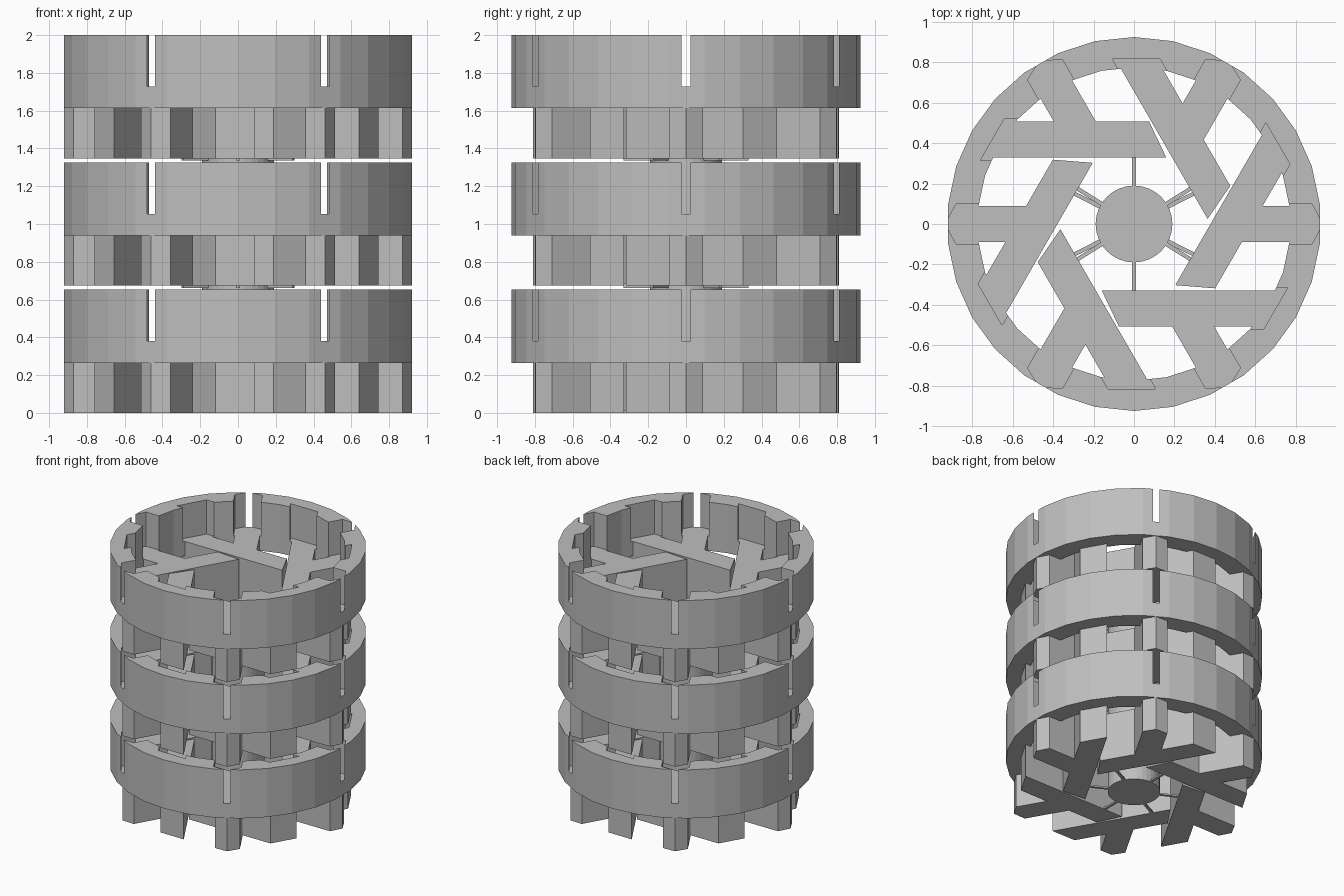
import bpy, bmesh
from math import radians, sin, cos, pi
from mathutils import Matrix, Vector

if "Cube" in bpy.data.objects:
    bpy.data.objects.remove(bpy.data.objects["Cube"])

STEP = 0.674            # height of one stacked tier
FLOOR = 0.38            # arm top and socket floor
RING_Z0, RING_Z1 = 0.265, 0.652

grey = bpy.data.materials.new("plain grey")
grey.diffuse_color = (0.52, 0.52, 0.52, 1)
grey.use_nodes = True
grey.node_tree.nodes["Principled BSDF"].inputs["Base Color"].default_value = grey.diffuse_color


def prism(bm, pts, z0, z1, angle=0):
    """Extrude a flat outline from z0 to z1, turned about z."""
    rot = Matrix.Rotation(radians(angle), 3, 'Z')
    face = bm.faces.new([bm.verts.new(rot @ Vector((x, y, z0))) for x, y in pts])
    out = bmesh.ops.extrude_face_region(bm, geom=[face])
    for v in out['geom']:
        if isinstance(v, bmesh.types.BMVert):
            v.co.z = z1


def finish(bm, name, z=0):
    bmesh.ops.recalc_face_normals(bm, faces=bm.faces)
    me = bpy.data.meshes.new(name)
    bm.to_mesh(me)
    bm.free()
    me.materials.append(grey)
    ob = bpy.data.objects.new(name, me)
    ob.location.z = z
    bpy.context.collection.objects.link(ob)
    return ob


def circle(r, n, start=0):
    return [(r * cos(start + 2 * pi * i / n), r * sin(start + 2 * pi * i / n)) for i in range(n)]


def radial(u, v):
    """Point u along and v across the 120 degree direction."""
    return (-0.5 * u - 0.866 * v, 0.866 * u - 0.5 * v)


# Outlines of one forked arm and of the two sockets that receive its ends
arm_outline = [(-0.745, 0.328), (0.16, 0.328), (0.075, 0.507),
               radial(0.5335, -0.09), radial(0.872, -0.09), radial(0.92, 0),
               radial(0.872, 0.09), radial(0.637, 0.09), (-0.64, 0.507)]
branch_socket = [radial(0.7, -0.1), radial(0.88, -0.1), radial(0.933, 0),
                 radial(0.88, 0.1), radial(0.7, 0.1)]
bar_socket = [(-0.76, 0.315), (-0.53, 0.315), (-0.53, 0.52), (-0.642, 0.52)]

# Socketed ring: a 30-sided tube with pockets cut from the top
bm = bmesh.new()
rows = []
for r, z in ((0.925, RING_Z0), (0.925, RING_Z1), (0.775, RING_Z1), (0.775, RING_Z0)):
    rows.append([bm.verts.new((x, y, z)) for x, y in circle(r, 30, pi / 2)])
for k in range(4):
    a, b = rows[k], rows[(k + 1) % 4]
    for i in range(30):
        j = (i + 1) % 30
        bm.faces.new((a[i], a[j], b[j], b[i]))
ring = finish(bm, "socket_ring_1")

bm = bmesh.new()
for i in range(6):
    prism(bm, branch_socket, FLOOR, 0.75, 60 * i)
    prism(bm, bar_socket, FLOOR, 0.75, 60 * i)
cutter = finish(bm, "socket_cutter")
cutter.hide_render = True
mod = ring.modifiers.new("sockets", 'BOOLEAN')
mod.operation, mod.solver, mod.object = 'DIFFERENCE', 'EXACT', cutter
bpy.context.view_layer.objects.active = ring
bpy.ops.object.modifier_apply(modifier=mod.name)
bpy.data.objects.remove(cutter)

# Six forked arms
bm = bmesh.new()
for i in range(6):
    prism(bm, arm_outline, 0, FLOOR, 60 * i)
arms = finish(bm, "forked_arms_1")

# Repeat the tier upwards
for t in (1, 2):
    for src, name in ((ring, "socket_ring"), (arms, "forked_arms")):
        ob = src.copy()
        ob.name = f"{name}_{t + 1}"
        ob.location.z = STEP * t
        bpy.context.collection.objects.link(ob)

# Hub columns join neighbouring tiers, with thin spokes at both ends
for t in range(2):
    bm = bmesh.new()
    prism(bm, circle(0.19, 32), 0, STEP)
    finish(bm, f"hub_column_{t + 1}", STEP * t)
    bm = bmesh.new()
    for z, angles in ((0, (90, 27, 153)), (STEP - 0.012, (90, 32, 148))):
        for a in angles:
            half = 0.33 if a == 90 else 0.345
            prism(bm, [(-half, -0.01), (half, -0.01), (half, 0.01), (-half, 0.01)],
                  z, z + 0.012, a)
    finish(bm, f"hub_spokes_{t + 1}", STEP * t)
